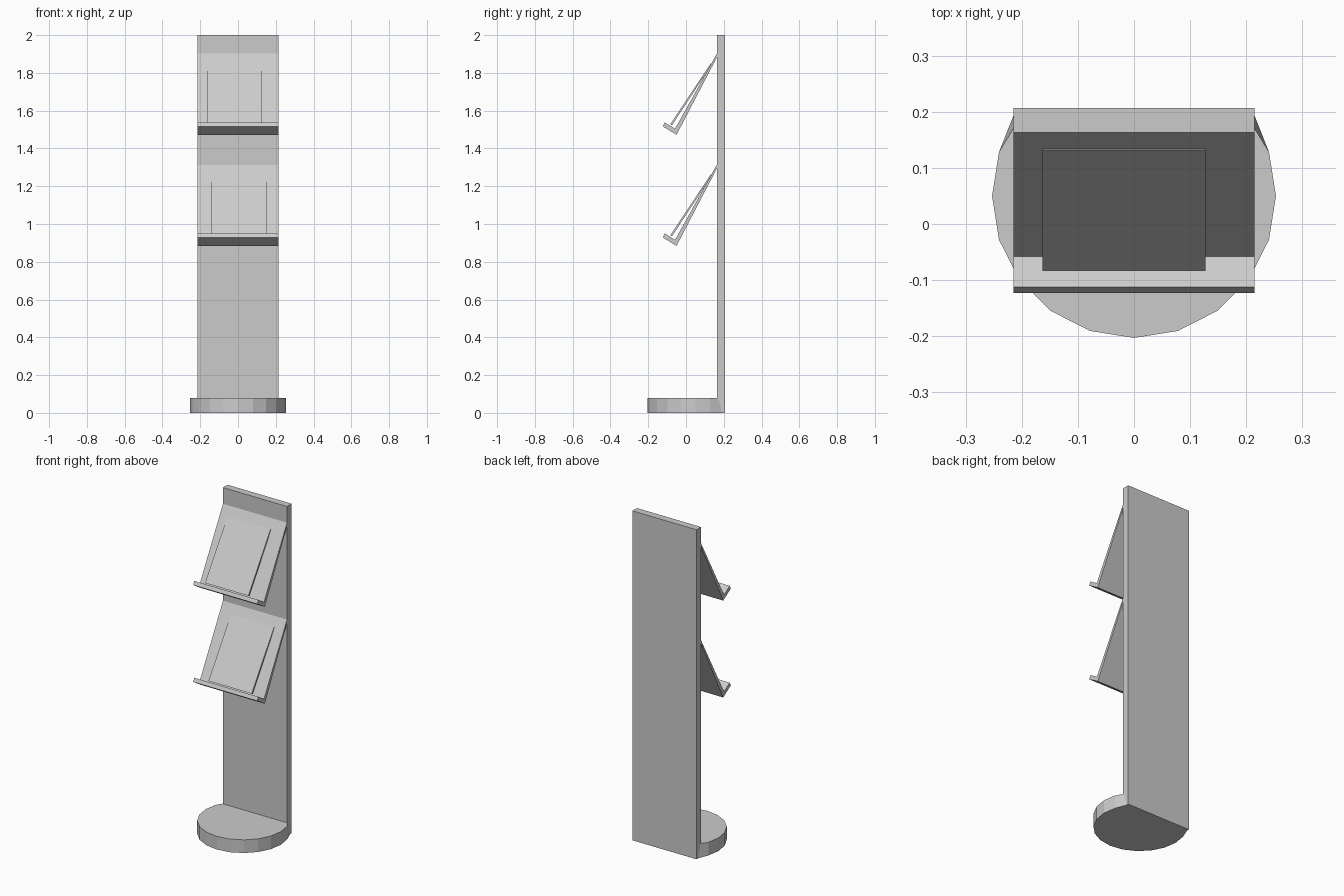
import bpy, bmesh, math

if "Cube" in bpy.data.objects:
    bpy.data.objects.remove(bpy.data.objects["Cube"])


def make_object(name, bm):
    bmesh.ops.recalc_face_normals(bm, faces=bm.faces)
    mesh = bpy.data.meshes.new(name)
    bm.to_mesh(mesh)
    bm.free()
    obj = bpy.data.objects.new(name, mesh)
    bpy.context.collection.objects.link(obj)
    return obj


def loft(name, ring_a, ring_b):
    """Closed solid between two matching rings of points."""
    bm = bmesh.new()
    a = [bm.verts.new(p) for p in ring_a]
    b = [bm.verts.new(p) for p in ring_b]
    n = len(a)
    bm.faces.new(a)
    bm.faces.new(b[::-1])
    for i in range(n):
        j = (i + 1) % n
        bm.faces.new((a[i], a[j], b[j], b[i]))
    return make_object(name, bm)


def extrude_x(name, profile, x0, x1, dz=0.0):
    """Extrude a (y, z) profile along x."""
    return loft(name, [(x0, y, z + dz) for y, z in profile],
                [(x1, y, z + dz) for y, z in profile])


W = 0.215

# Upright back panel
extrude_x("back_panel", [(0.163, 0), (0.207, 0), (0.207, 2), (0.163, 2)], -W, W)

# Faceted round foot, cut off where it meets the panel
arc = [(0.253 * math.cos(math.radians(a)), 0.05 + 0.253 * math.sin(math.radians(a)))
       for a in range(-198, 19, 18)]
bottom = [(-W, 0.193)] + arc + [(W, 0.193)]
top = [(-W, 0.17)] + arc + [(W, 0.17)]
loft("foot", [(x, y, 0) for x, y in bottom], [(x, y, 0.08) for x, y in top])

# Sloping shelves with a front lip, each holding a leaflet
shelf = [(0.165, 1.905), (-0.058, 1.504), (-0.112, 1.538),
         (-0.123, 1.517), (-0.05, 1.472), (0.165, 1.885)]
leaflet = [(-0.083, 1.528), (-0.074, 1.523), (0.137, 1.845), (0.132, 1.852)]
for label, dz, x0, x1 in (("upper", 0.0, -0.163, 0.127),
                          ("lower", -0.588, -0.14, 0.15)):
    extrude_x(label + "_shelf", shelf, -W, W, dz)
    extrude_x(label + "_leaflet", leaflet, x0, x1, dz)
